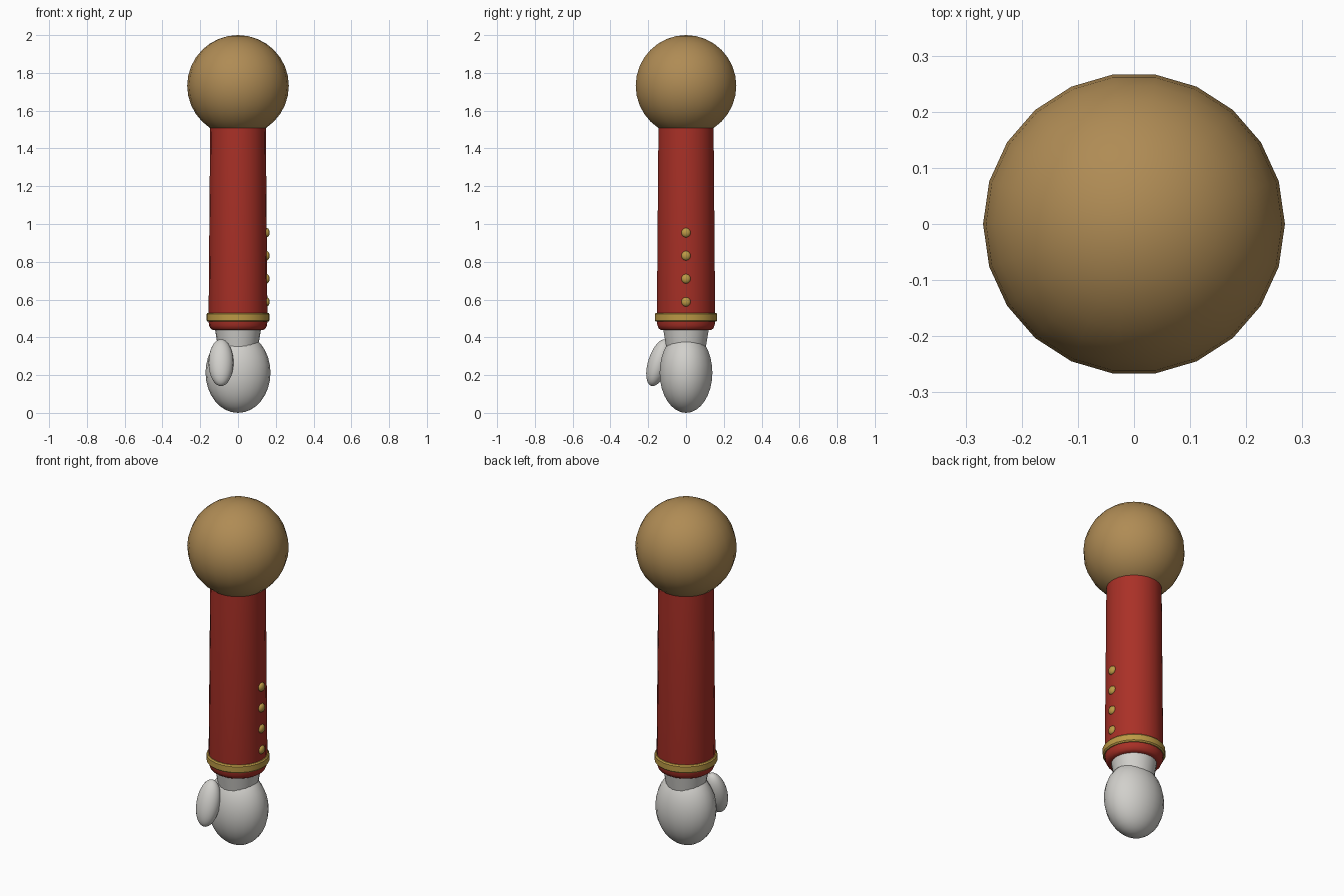
import bpy, math
from math import sin, cos, pi

if "Cube" in bpy.data.objects:
    bpy.data.objects.remove(bpy.data.objects["Cube"])


def material(name, rgb):
    m = bpy.data.materials.new(name)
    m.diffuse_color = (*rgb, 1)
    m.use_nodes = True
    m.node_tree.nodes["Principled BSDF"].inputs["Base Color"].default_value = m.diffuse_color
    return m


BROWN = material("brown", (0.43, 0.26, 0.09))
RED = material("red", (0.40, 0.03, 0.02))
GOLD = material("gold", (0.50, 0.32, 0.06))
WHITE = material("glove white", (0.64, 0.63, 0.60))


def lathe(name, profile, mat, sides=22, angle=40):
    """Spin (radius, z) points around z; zero radius makes a pole."""
    verts, rings, faces = [], [], []
    for r, z in profile:
        n = 1 if r < 1e-6 else sides
        rings.append([len(verts) + i for i in range(n)])
        verts += [(r * cos(2 * pi * i / sides), r * sin(2 * pi * i / sides), z) for i in range(n)]
    for a, b in zip(rings, rings[1:]):
        for i in range(sides):
            j = (i + 1) % sides
            quad = [a[i % len(a)], a[j % len(a)], b[j % len(b)], b[i % len(b)]]
            faces.append(list(dict.fromkeys(quad)))
    me = bpy.data.meshes.new(name)
    me.from_pydata(verts, [], faces)
    me.materials.append(mat)
    ob = bpy.data.objects.new(name, me)
    bpy.context.collection.objects.link(ob)
    bpy.ops.object.select_all(action='DESELECT')
    ob.select_set(True)
    bpy.context.view_layer.objects.active = ob
    bpy.ops.object.shade_smooth_by_angle(angle=math.radians(angle))
    return ob


def ellipsoid(name, loc, size, mat, sides=22, rings=16, tilt=0):
    prof = [(sin(pi * k / rings), -cos(pi * k / rings)) for k in range(rings + 1)]
    ob = lathe(name, prof, mat, sides)
    ob.location, ob.scale = loc, size
    ob.rotation_euler = (tilt, 0, 0)
    return ob


# shoulder ball
ellipsoid("shoulder_ball", (0, 0, 1.732), (0.269, 0.269, 0.268), BROWN)

# sleeve with rounded cuff edge
lathe("sleeve", [(0, 0.438), (0.132, 0.438), (0.145, 0.446), (0.153, 0.463), (0.156, 0.485),
                 (0.147, 1.56), (0, 1.56)], RED)

# gold cuff band
lathe("cuff_band", [(0.145, 0.483), (0.161, 0.483), (0.167, 0.490), (0.167, 0.523),
                    (0.161, 0.530), (0.145, 0.530)], GOLD, angle=30)

# buttons down the right side
for i in range(4):
    z = 0.588 + 0.122 * i
    ellipsoid(f"button_{i + 1}", (0.151, 0, z), (0.017, 0.025, 0.025), GOLD, 14, 10)

# gloved hand
lathe("glove_wrist", [(0, 0.30), (0.098, 0.30), (0.123, 0.45), (0, 0.45)], WHITE)
ellipsoid("glove_palm", (0, 0, 0.213), (0.172, 0.141, 0.213), WHITE)
ellipsoid("glove_thumb", (-0.09, -0.145, 0.266), (0.066, 0.056, 0.129), WHITE, tilt=math.radians(-17.6))
